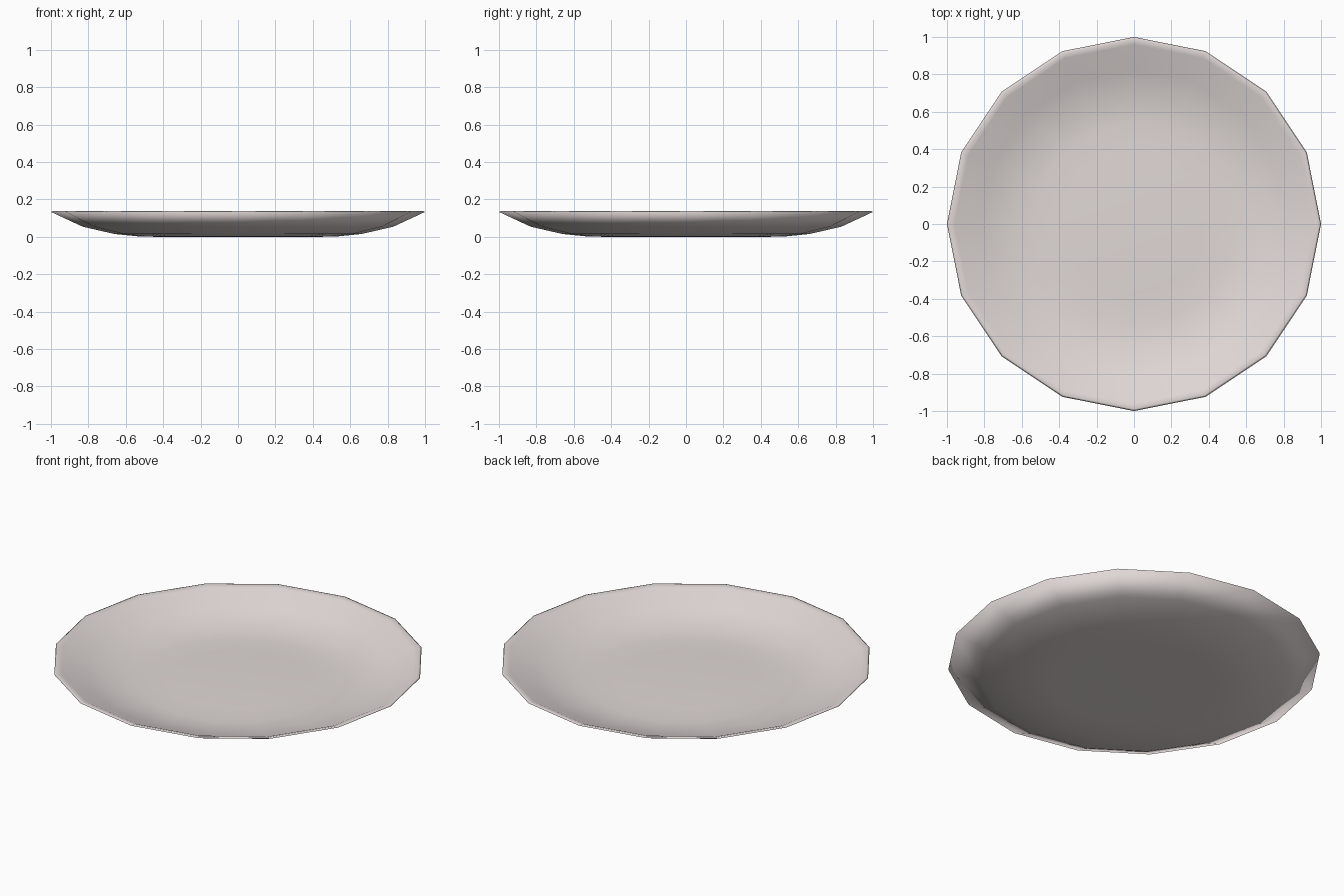
import bpy, bmesh, math

if "Cube" in bpy.data.objects:
    bpy.data.objects.remove(bpy.data.objects["Cube"])

SIDES = 16
# Radius and height: underside centre, out to the rim, then back to the raised centre
PROFILE = [(0.0, 0.008), (0.25, 0.007), (0.44, 0.003), (0.53, 0.005), (0.66, 0.018),
           (0.83, 0.057), (1.0, 0.136), (0.99, 0.14), (0.96, 0.132), (0.82, 0.07),
           (0.66, 0.032), (0.54, 0.021), (0.38, 0.027), (0.0, 0.028)]


def lathe(name, profile, sides):
    bm = bmesh.new()
    rings = []
    for r, z in profile:
        n = sides if r > 0 else 1
        rings.append([bm.verts.new((r * math.cos(math.tau * i / sides),
                                    r * math.sin(math.tau * i / sides), z)) for i in range(n)])
    for a, b in zip(rings, rings[1:]):
        for i in range(sides):
            j = (i + 1) % sides
            corners = [a[i % len(a)], a[j % len(a)], b[j % len(b)], b[i % len(b)]]
            bm.faces.new(list(dict.fromkeys(corners)))
    bmesh.ops.recalc_face_normals(bm, faces=bm.faces)
    low = min(v.co.z for v in bm.verts)
    for v in bm.verts:
        v.co.z -= low
    for f in bm.faces:
        f.smooth = True
    mesh = bpy.data.meshes.new(name)
    bm.to_mesh(mesh)
    bm.free()
    obj = bpy.data.objects.new(name, mesh)
    bpy.context.collection.objects.link(obj)
    return obj


# Shallow plate with a pale glaze
plate = lathe("plate", PROFILE, SIDES)
glaze = bpy.data.materials.new("pale_glaze")
glaze.diffuse_color = (0.75, 0.69, 0.68, 1)
glaze.use_nodes = True
glaze.node_tree.nodes["Principled BSDF"].inputs["Base Color"].default_value = glaze.diffuse_color
plate.data.materials.append(glaze)
